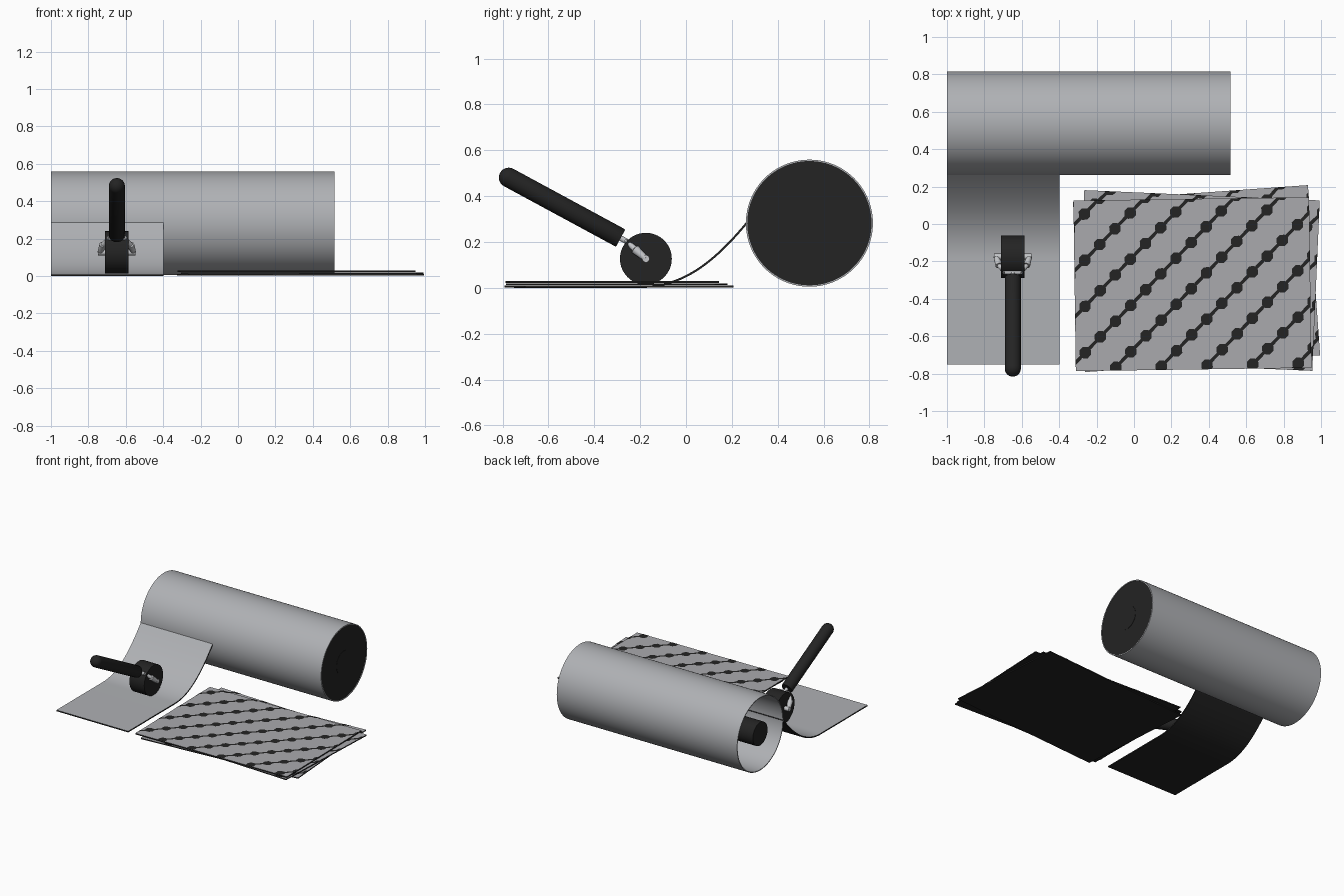
import bpy, bmesh, math
from mathutils import Vector, Matrix

if "Cube" in bpy.data.objects:
    bpy.data.objects.remove(bpy.data.objects["Cube"])


def material(name, rgb):
    m = bpy.data.materials.new(name)
    m.diffuse_color = (*rgb, 1)
    m.use_nodes = True
    m.node_tree.nodes["Principled BSDF"].inputs["Base Color"].default_value = m.diffuse_color
    return m


PAPER = material("roll grey", (0.43, 0.44, 0.46))
SHEET = material("sheet grey", (0.40, 0.40, 0.42))
DARK = material("dark rubber", (0.017, 0.017, 0.017))
METAL = material("steel", (0.55, 0.56, 0.58))


def finish(name, bm, mats, smooth=True):
    me = bpy.data.meshes.new(name)
    bm.to_mesh(me)
    bm.free()
    ob = bpy.data.objects.new(name, me)
    bpy.context.collection.objects.link(ob)
    for m in mats:
        me.materials.append(m)
    if smooth:
        bpy.ops.object.select_all(action='DESELECT')
        bpy.context.view_layer.objects.active = ob
        ob.select_set(True)
        bpy.ops.object.shade_smooth_by_angle(angle=math.radians(40))
    return ob


def lathe(name, a, b, profile, mat, seg=48, closed=False):
    """Revolve (distance along a-b, radius) points around the axis a-b."""
    a, b = Vector(a), Vector(b)
    rot = (b - a).to_track_quat('Z', 'Y').to_matrix().to_4x4()
    bm = bmesh.new()
    vs = [bm.verts.new((r, 0, t)) for t, r in profile]
    pairs = list(zip(vs, vs[1:])) + ([(vs[-1], vs[0])] if closed else [])
    edges = [bm.edges.new(p) for p in pairs]
    bmesh.ops.spin(bm, geom=vs + edges, cent=(0, 0, 0), axis=(0, 0, 1),
                   angle=2 * math.pi, steps=seg)
    bmesh.ops.remove_doubles(bm, verts=bm.verts, dist=1e-5)
    bmesh.ops.recalc_face_normals(bm, faces=bm.faces)
    bm.transform(Matrix.Translation(a) @ rot)
    return finish(name, bm, [mat])


def rod(name, a, b, r1, r2, mat, seg=32):
    d = (Vector(b) - Vector(a)).length
    return lathe(name, a, b, [(0, 0), (0, r1), (d, r2), (d, 0)], mat, seg)


# Large roll: thin tube, inner core and the dark disc closing its right end
RY, RZ, R = 0.538, 0.282, 0.277
lathe("roll_tube", (-1, RY, RZ), (0.515, RY, RZ),
      [(0, R), (1.515, R), (1.515, R - 0.006), (0, R - 0.006)], PAPER, 96, True)
rod("roll_core", (-1, RY, RZ), (0.513, RY, RZ), 0.088, 0.088, DARK, 48)
rod("roll_end_disc", (0.505, RY, RZ), (0.511, RY, RZ), R - 0.005, R - 0.005, DARK, 96)

# Unrolled strip: flat run, then a curve rising to the roll
path = [Vector((-0.75, 0.009)), Vector((-0.45, 0.009)), Vector((-0.2, 0.009))]
p0, p1, p2, p3 = [Vector(p) for p in ((-0.2, 0.009), (-0.02, 0.005), (0.12, 0.115), (0.263, 0.288))]
for i in range(1, 25):
    t = i / 24
    s = 1 - t
    path.append(p0 * s**3 + p1 * 3 * s * s * t + p2 * 3 * s * t * t + p3 * t**3)
bm = bmesh.new()
rings = []
for i, p in enumerate(path):
    d = (path[min(i + 1, len(path) - 1)] - path[max(i - 1, 0)]).normalized()
    q = p - Vector((-d.y, d.x)) * 0.009
    rings.append([bm.verts.new((x, c.x, c.y)) for x, c in
                  ((-1, p), (-0.397, p), (-0.397, q), (-1, q))])
for a, b in zip(rings, rings[1:]):
    for k in range(4):
        f = bm.faces.new((a[k], a[(k + 1) % 4], b[(k + 1) % 4], b[k]))
        f.material_index = 0 if k == 0 else 1
for ring in (rings[0], rings[-1]):
    bm.faces.new(ring).material_index = 1
bmesh.ops.recalc_face_normals(bm, faces=bm.faces)
finish("unrolled_strip", bm, [PAPER, DARK])

# Hand roller: wheel, axle, fork and round-ended handle
CX, WY, WZ = -0.648, -0.175, 0.127
rod("wheel", (CX - 0.062, WY, WZ), (CX + 0.062, WY, WZ), 0.113, 0.113, DARK, 64)
rod("axle", (CX - 0.1, WY, WZ), (CX + 0.1, WY, WZ), 0.016, 0.016, METAL)
grip, tip = Vector((CX, -0.285, 0.217)), Vector((CX, -0.773, 0.481))
neck = Vector((CX, -0.258, 0.202))
rod("fork_neck", grip, neck, 0.012, 0.012, METAL)
rod("fork_bridge", neck - Vector((0.045, 0, 0)), neck + Vector((0.045, 0, 0)), 0.012, 0.012, METAL)
for side, name in ((-1, "left"), (1, "right")):
    top = neck + Vector((side * 0.042, 0, 0))
    mid = Vector((CX + side * 0.073, -0.222, 0.168))
    rod("fork_upper_" + name, top, mid, 0.011, 0.013, METAL)
    rod("fork_arm_" + name, mid, (CX + side * 0.09, WY, WZ), 0.020, 0.013, METAL)
hl = (tip - grip).length
hr = 0.043
dome = [(hl + hr * math.sin(a), hr * math.cos(a)) for a in
        [math.pi / 2 * i / 10 for i in range(10)]] + [(hl + hr, 0)]
lathe("handle", grip, tip, [(0, 0), (0, hr - 0.002), (0.004, hr)] + dome, DARK, 40)

# Stacked sheets with a chained-dot pattern on their top faces
W, H = 1.26, 0.912
DOT, LINK = 0.033, 0.009
STEP, ROW = Vector((0.082, 0.083)), Vector((0.244, 0.002))
START = Vector((-0.41, 0.302))


def pattern(bm, z):
    def face(pts):
        bm.faces.new([bm.verts.new((p.x, p.y, z)) for p in pts])
    d = STEP.normalized()
    n = Vector((-d.y, d.x)) * LINK
    for i in range(-12, 13):
        for j in range(-9, 10):
            c = START + STEP * i + ROW * j
            if abs(c.x) > W / 2 + 0.12 or abs(c.y) > H / 2 + 0.12:
                continue
            face([c + Vector((math.cos(a), math.sin(a))) * DOT for a in
                  [math.pi / 8 + k * math.pi / 4 for k in range(8)]])
            s, e = c + d * DOT * 0.92, c + STEP - d * DOT * 0.92
            face([s - n, e - n, e + n, s + n])
    # trim the pattern to the sheet outline
    for co, no in (((W / 2, 0, 0), (1, 0, 0)), ((-W / 2, 0, 0), (-1, 0, 0)),
                   ((0, H / 2, 0), (0, 1, 0)), ((0, -H / 2, 0), (0, -1, 0))):
        bmesh.ops.bisect_plane(bm, geom=bm.verts[:] + bm.edges[:] + bm.faces[:],
                               plane_co=co, plane_no=no, clear_outer=True)


def sheet(name, corner, deg, z0, z1):
    rot = Matrix.Rotation(math.radians(deg), 4, 'Z')
    m = Matrix.Translation(Vector((*corner, 0)) - rot @ Vector((W / 2, H / 2, 0))) @ rot
    bm = bmesh.new()
    bmesh.ops.create_cube(bm, size=1, matrix=m @ Matrix.Translation((0, 0, (z0 + z1) / 2))
                          @ Matrix.Diagonal((W, H, z1 - z0, 1)))
    bm.normal_update()
    for f in bm.faces:
        f.material_index = 0 if f.normal.z > 0.5 else 1
    finish(name, bm, [SHEET, DARK], False)
    bm = bmesh.new()
    pattern(bm, z1 + 0.0012)
    bm.transform(m)
    finish(name + "_dots", bm, [DARK], False)


sheet("bottom_sheet", (0.930, 0.208), 4.1, 0.002, 0.010)
sheet("middle_sheet", (0.993, 0.126), -2.5, 0.012, 0.020)
sheet("top_sheet", (0.936, 0.143), 0.8, 0.022, 0.031)
